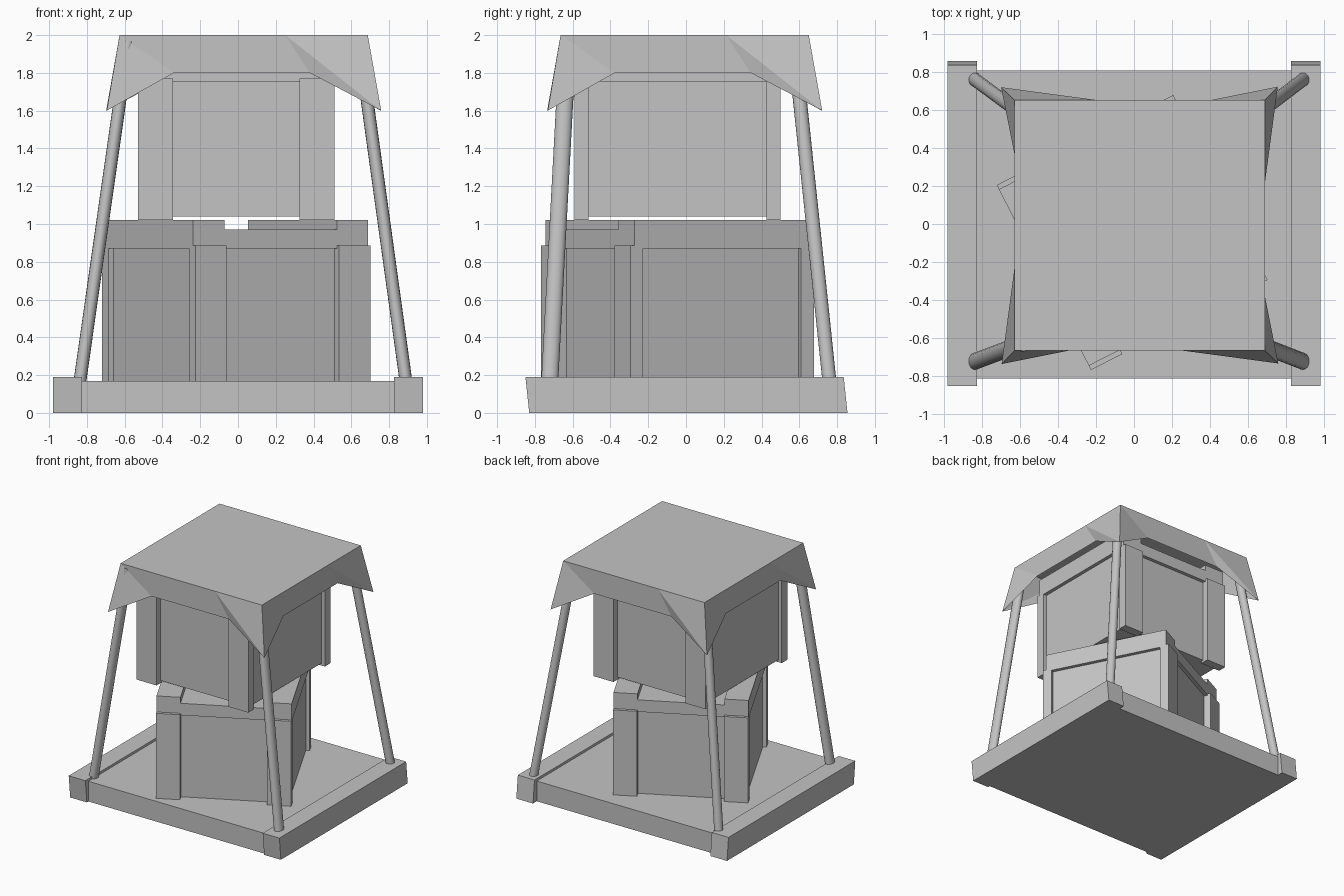
import bpy, bmesh
from math import radians
from mathutils import Vector, Matrix

cube = bpy.data.objects.get("Cube")
if cube:
    bpy.data.objects.remove(cube, do_unlink=True)

GREY = (0.55, 0.55, 0.55, 1.0)
grey = bpy.data.materials.new("plain grey")
grey.use_nodes = True
grey.diffuse_color = GREY
grey.node_tree.nodes["Principled BSDF"].inputs["Base Color"].default_value = GREY


def finish(name, bm):
    bmesh.ops.recalc_face_normals(bm, faces=bm.faces)
    mesh = bpy.data.meshes.new(name)
    bm.to_mesh(mesh)
    bm.free()
    mesh.materials.append(grey)
    obj = bpy.data.objects.new(name, mesh)
    bpy.context.collection.objects.link(obj)
    return obj


def box(name, lo, hi, place=Matrix(), lean=0.0):
    """Box between two corners; lean shifts the top along y."""
    lo, hi = Vector(lo), Vector(hi)
    bm = bmesh.new()
    bmesh.ops.create_cube(bm, size=1)
    for v in bm.verts:
        top = v.co.z > 0
        v.co = (lo + hi) / 2 + v.co * (hi - lo)
        if top:
            v.co.y += lean
    bm.transform(place)
    return finish(name, bm)


def pole(name, start, end, rx, ry):
    """Leaning round pole with level ends."""
    bm = bmesh.new()
    bmesh.ops.create_cone(bm, cap_ends=True, segments=16, radius1=1, radius2=1, depth=1)
    start, end = Vector(start), Vector(end)
    for v in bm.verts:
        middle = start.lerp(end, v.co.z + 0.5)
        v.co = middle + Vector((v.co.x * rx, v.co.y * ry, 0))
    obj = finish(name, bm)
    bpy.ops.object.select_all(action='DESELECT')
    obj.select_set(True)
    bpy.context.view_layer.objects.active = obj
    bpy.ops.object.shade_smooth_by_angle(angle=radians(35))


def crate(name, z, angle):
    """Crate with corner planks front and back, a lid and two lid battens."""
    place = Matrix.Translation((-0.01, -0.045, z)) @ Matrix.Rotation(radians(angle), 4, 'Z')
    box(name + "_body", (-0.49, -0.49, 0.02), (0.49, 0.49, 0.735), place)
    box(name + "_lid", (-0.52, -0.52, 0.735), (0.52, 0.52, 0.835), place)
    for side, x in (("right", -0.52), ("left", 0.335)):
        box(f"{name}_{side}_batten", (x, -0.52, 0.835), (x + 0.185, 0.52, 0.885), place)
        for end, y in (("front", -0.545), ("back", 0.47)):
            box(f"{name}_{end}_{side}_plank", (x, y, 0), (x + 0.185, y + 0.075, 0.75), place)


# Platform with two runners
box("platform", (-0.825, -0.81, 0), (0.825, 0.805, 0.17))
for side, x in (("right", -0.98), ("left", 0.825)):
    box(side + "_runner", (x, -0.83, 0), (x + 0.155, 0.855, 0.19), lean=-0.02)

# Stacked crates, the lower one turned and slightly sunk in the platform
crate("lower_crate", 0.135, 27)
crate("upper_crate", 1.02, 0)

# Four leaning poles
for side, x0, x1 in (("right", -0.838, -0.58), ("left", 0.89, 0.64)):
    for end, y0, y1, ry in (("front", -0.722, -0.625, 0.045), ("back", 0.76, 0.57, 0.037)):
        pole(f"{end}_{side}_pole", (x0, y0, 0.16), (x1, y1, 1.97), 0.034, ry)

# Cloth canopy: one side turned about the centre four times, plus the flat top
bm = bmesh.new()
T = 0.657
side = [(-T, -T, 2), (0.22, -T, 2), (T, -T, 2),
        (-0.725, -0.728, 1.6), (-0.37, -T, 1.8), (0.35, -T, 1.8), (0.728, -0.725, 1.6)]
rim = []
for k in range(4):
    turn = Matrix.Rotation(radians(90 * k), 4, 'Z')
    v = [bm.verts.new(turn @ Vector(p)) for p in side]
    for face in ((0, 3, 4), (0, 4, 5, 1), (1, 5, 6), (1, 6, 2)):
        bm.faces.new([v[i] for i in face])
    rim += v[:2]
bm.faces.new(rim)
bmesh.ops.remove_doubles(bm, verts=bm.verts, dist=0.006)
canopy = finish("cloth_canopy", bm)
canopy.location = (0.03, -0.007, 0)
